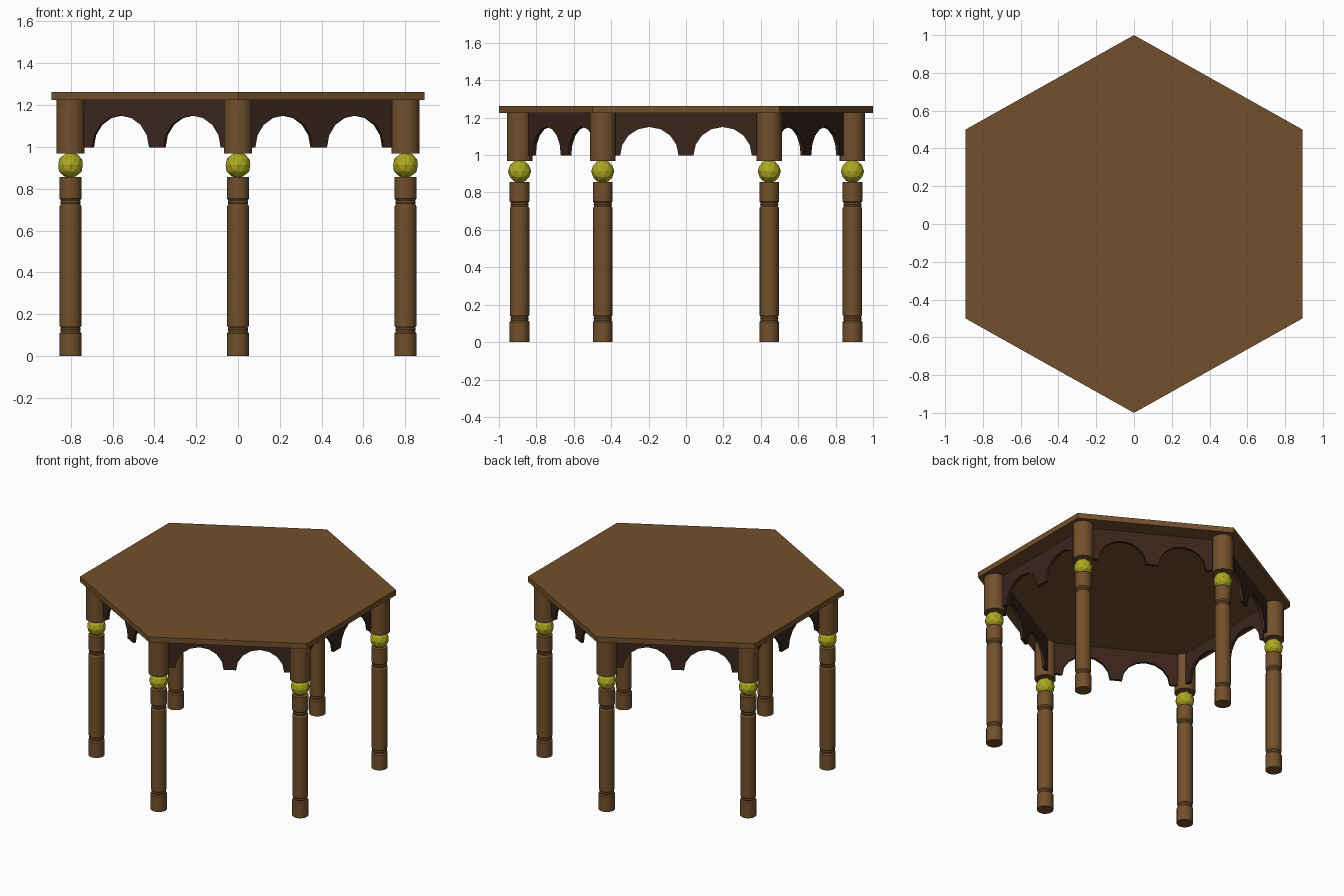
import bpy, bmesh, math
from mathutils import Vector, Matrix

if "Cube" in bpy.data.objects:
    bpy.data.objects.remove(bpy.data.objects["Cube"])


def material(name, rgb):
    m = bpy.data.materials.new(name)
    m.diffuse_color = (*rgb, 1)
    m.use_nodes = True
    m.node_tree.nodes["Principled BSDF"].inputs["Base Color"].default_value = m.diffuse_color
    return m


WOOD = material("wood", (0.17, 0.08, 0.025))
DARK = material("dark_wood", (0.042, 0.019, 0.012))
GOLD = material("gold", (0.42, 0.40, 0.015))


def finish(bm, name, mat, smooth=False):
    bmesh.ops.recalc_face_normals(bm, faces=bm.faces)
    me = bpy.data.meshes.new(name)
    bm.to_mesh(me)
    bm.free()
    me.materials.append(mat)
    ob = bpy.data.objects.new(name, me)
    bpy.context.collection.objects.link(ob)
    if smooth:
        bpy.context.view_layer.objects.active = ob
        ob.select_set(True)
        bpy.ops.object.shade_smooth_by_angle(angle=math.radians(30))
        ob.select_set(False)
    return ob


def prism(name, points, offset, mat):
    """Flat outline pushed along an offset vector."""
    bm = bmesh.new()
    face = bm.faces.new([bm.verts.new(p) for p in points])
    ext = bmesh.ops.extrude_face_region(bm, geom=[face], use_keep_orig=True)
    moved = [v for v in ext["geom"] if isinstance(v, bmesh.types.BMVert)]
    bmesh.ops.translate(bm, verts=moved, vec=offset)
    return finish(bm, name, mat)


def turned(name, centre, profile, mat, sides=16):
    """Capped lathe of (radius, height) rings."""
    bm = bmesh.new()
    rings = [[bm.verts.new((centre.x + r * math.cos(math.tau * i / sides),
                            centre.y + r * math.sin(math.tau * i / sides), z))
              for i in range(sides)] for r, z in profile]
    for a, b in zip(rings, rings[1:]):
        for i in range(sides):
            j = (i + 1) % sides
            bm.faces.new((a[i], a[j], b[j], b[i]))
    bm.faces.new(rings[0])
    bm.faces.new(rings[-1])
    return finish(bm, name, mat, True)


# hexagonal table top
HEX = [(0, -1), (0.892, -0.5), (0.892, 0.5), (0, 1), (-0.892, 0.5), (-0.892, -0.5)]
prism("table_top", [(x, y, 1.225) for x, y in HEX], (0, 0, 0.038), WOOD)

# turned legs with a gold ball and a post under each corner
LEG = [(0.053, 0), (0.053, 0.108), (0.046, 0.116), (0.049, 0.126), (0.046, 0.135), (0.052, 0.144),
       (0.052, 0.717), (0.046, 0.726), (0.049, 0.735), (0.046, 0.744), (0.053, 0.753), (0.053, 0.857)]
corners = [Vector((x * 0.898, y * 0.89, 0)) for x, y in HEX]
for n, c in enumerate(corners, 1):
    turned(f"leg_{n}", c, LEG, WOOD)
    turned(f"leg_post_{n}", c, [(0.068, 0.968), (0.068, 1.226)], WOOD)
    bm = bmesh.new()
    bmesh.ops.create_icosphere(bm, subdivisions=2, radius=0.062,
                               matrix=Matrix.Translation((c.x, c.y, 0.913)))
    finish(bm, f"leg_ball_{n}", GOLD)

# scalloped apron panels between neighbouring legs, two arches each
SEG = 8
for n in range(6):
    a, b = corners[n], corners[(n + 1) % 6]
    along = (b - a).normalized()
    out = Vector((along.y, -along.x, 0))
    mid = (a + b) / 2 - out * 0.04
    half = (b - a).length / 2 - 0.025
    outline = [(-half, 1.226), (-half, 0.998)]
    for centre in (-0.196, 0.196):
        for i in range(SEG + 1):
            t = math.pi * (1 - i / SEG)
            outline.append((centre + 0.156 * math.cos(t), 0.998 + 0.152 * math.sin(t)))
    outline += [(half, 0.998), (half, 1.226)]
    pts = [mid + along * s + Vector((0, 0, z)) for s, z in outline]
    prism(f"apron_panel_{n + 1}", pts, out * 0.02, DARK)
